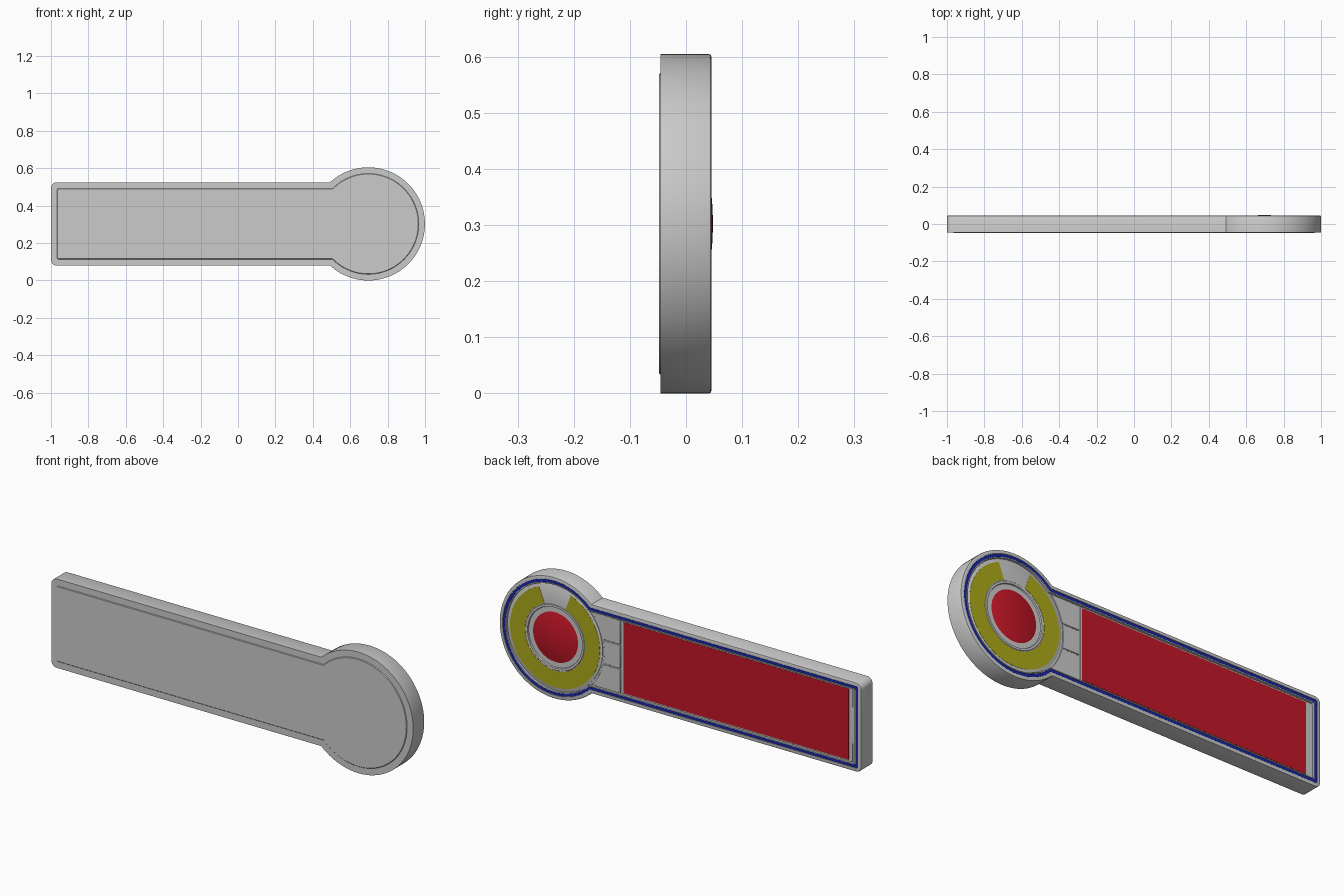
import bpy, bmesh
from math import sin, cos, asin, sqrt, pi, radians

if "Cube" in bpy.data.objects:
    bpy.data.objects.remove(bpy.data.objects["Cube"])

CX, CZ, R, H = 0.697, 0.3025, 0.3025, 0.222   # head centre, head radius, handle half height


def material(name, rgb):
    m = bpy.data.materials.new(name)
    m.diffuse_color = (*rgb, 1)
    m.use_nodes = True
    m.node_tree.nodes["Principled BSDF"].inputs["Base Color"].default_value = m.diffuse_color
    return m


RED = material("red", (0.55, 0.008, 0.02))
BLUE = material("blue", (0.01, 0.02, 0.4))
YELLOW = material("yellow", (0.42, 0.40, 0.01))


def outline(d):
    """Paddle silhouette moved inwards by d, as (x, z) points."""
    r, h = R - d, H - d
    a = pi - asin(h / r)
    pts = [(CX + r * cos(t), CZ + r * sin(t))
           for t in (-a + 2 * a * i / 72 for i in range(73))]
    c = max(0.03 - d, 0.006)
    left = -1 + d
    for sz, start in ((1, pi / 2), (-1, pi)):
        for i in range(7):
            t = start + pi / 2 * i / 6
            pts.append((left + c + c * cos(t), CZ + sz * (h - c) + c * sin(t)))
    return pts


def loft(name, rings, mat=None, closed=False):
    """Skin matching (points, y) rings; cap both ends or close into a loop."""
    bm = bmesh.new()
    loops = [[bm.verts.new((x, y, z)) for x, z in pts] for pts, y in rings]
    n = len(loops[0])
    pairs = list(zip(loops, loops[1:]))
    if closed:
        pairs.append((loops[-1], loops[0]))
    else:
        bm.faces.new(loops[0])
        bm.faces.new(loops[-1][::-1])
    for a, b in pairs:
        for i in range(n):
            j = (i + 1) % n
            bm.faces.new((a[i], a[j], b[j], b[i]))
    bmesh.ops.recalc_face_normals(bm, faces=bm.faces)
    me = bpy.data.meshes.new(name)
    bm.to_mesh(me)
    bm.free()
    ob = bpy.data.objects.new(name, me)
    bpy.context.collection.objects.link(ob)
    if mat:
        me.materials.append(mat)
    bpy.ops.object.select_all(action='DESELECT')
    ob.select_set(True)
    bpy.context.view_layer.objects.active = ob
    bpy.ops.object.shade_smooth_by_angle(angle=radians(30))
    return ob


def prism(name, pts, y0, y1, mat=None, edge=0.001):
    ob = loft(name, [(pts, y0), (pts, y1)], mat)
    if edge:
        b = ob.modifiers.new("edge", 'BEVEL')
        b.width, b.limit_method, b.angle_limit = edge, 'ANGLE', radians(40)
    return ob


def circle(r, n=72):
    return [(CX + r * cos(2 * pi * i / n), CZ + r * sin(2 * pi * i / n)) for i in range(n)]


def rect(x0, x1, h):
    return [(x0, CZ - h), (x1, CZ - h), (x1, CZ + h), (x0, CZ + h)]


# casing: raised front plate, rounded back edge, trim channel, recessed panel
loft("casing", [(outline(d), y) for d, y in (
    (0.036, -0.048), (0.033, -0.045), (0, -0.045), (0, 0.041), (0.0012, 0.0438),
    (0.004, 0.045), (0.017, 0.045), (0.017, 0.040), (0.033, 0.040),
    (0.033, 0.045), (0.037, 0.045), (0.037, 0.034))])

# blue trim strip in the channel
loft("trim_strip", [(outline(d), y) for d, y in (
    (0.0185, 0.039), (0.0185, 0.0435), (0.0315, 0.0435), (0.0315, 0.039))],
    BLUE, closed=True)

# screen and its frame
prism("screen_frame", rect(-0.948, 0.328, 0.182), 0.032, 0.0365)
prism("screen", rect(-0.925, 0.320, 0.177), 0.034, 0.038, RED, 0)

# three keys whose ends follow the round head
for i, (lo, hi) in enumerate(((-0.181, -0.063), (-0.057, 0.057), (0.063, 0.181))):
    arc = [lo + (hi - lo) * k / 10 for k in range(11)]
    pts = [(0.336, CZ + hi), (0.336, CZ + lo)]
    pts += [(CX - sqrt(0.272 ** 2 - z * z), CZ + z) for z in arc]
    prism(f"key_{i + 1}", pts, 0.032, 0.038)

# round pad with a lip around the button
loft("round_pad", [(circle(r), y) for r, y in (
    (0.262, 0.032), (0.262, 0.037), (0.260, 0.038), (0.163, 0.038), (0.161, 0.040),
    (0.151, 0.040), (0.148, 0.032))], closed=True)

# yellow open ring, gap at the top
a0, sweep, n = radians(110.5), radians(319), 64
angles = [a0 + sweep * i / n for i in range(n + 1)]
ring = [(CX + 0.248 * cos(t), CZ + 0.248 * sin(t)) for t in angles]
ring += [(CX + 0.166 * cos(t), CZ + 0.166 * sin(t)) for t in reversed(angles)]
prism("open_ring", ring, 0.036, 0.039, YELLOW, 0)

# domed red button
S = 0.56
dome = [(0.143, 0.029)] + [(r, 0.048 - S + sqrt(S * S - r * r))
                           for r in (0.143, 0.12, 0.09, 0.06, 0.03, 0.008)]
loft("button", [(circle(r), y) for r, y in dome], RED)
